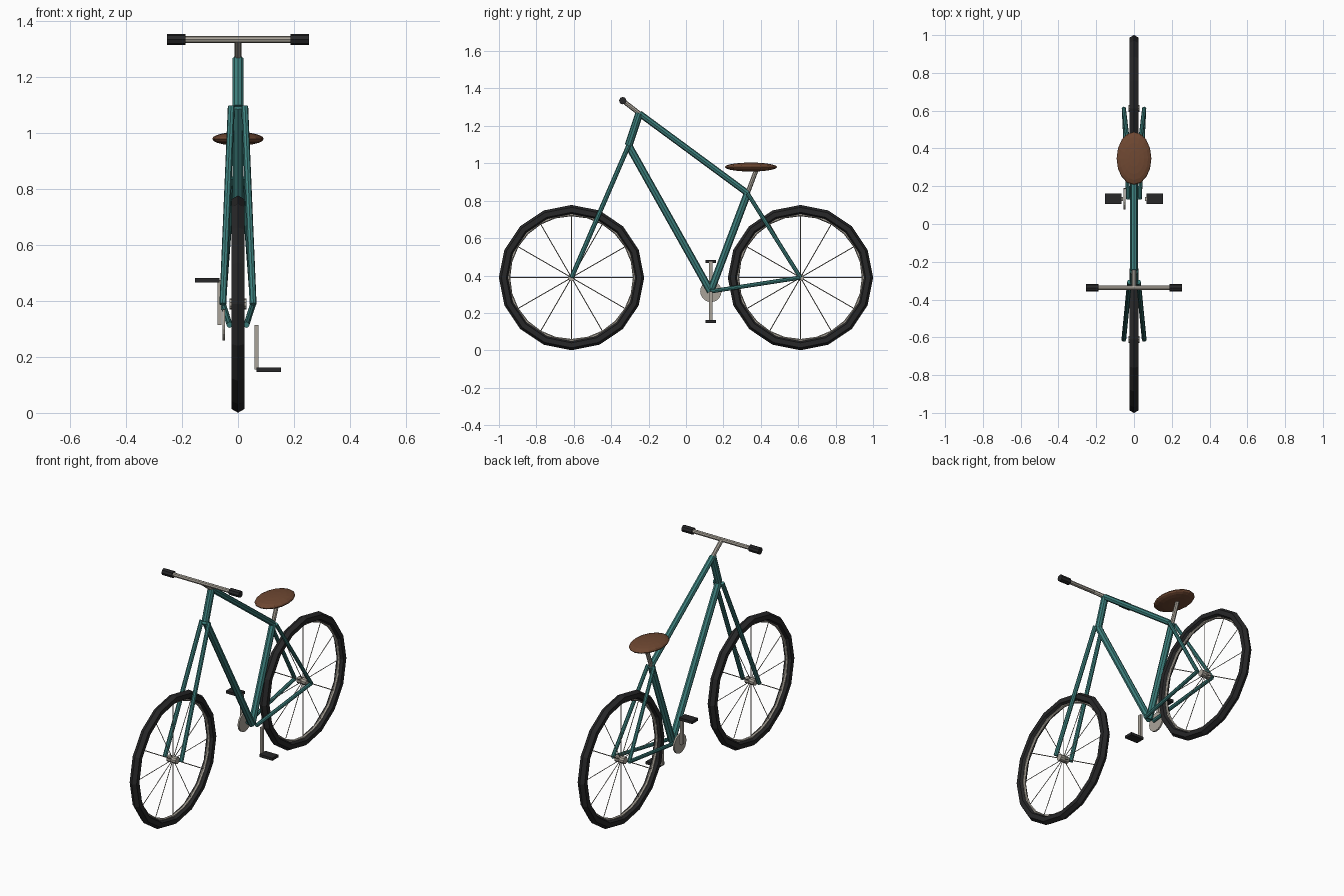
import bpy, bmesh, math
from mathutils import Vector, Matrix

if "Cube" in bpy.data.objects:
    bpy.data.objects.remove(bpy.data.objects["Cube"])


def material(name, rgb):
    m = bpy.data.materials.new(name)
    m.diffuse_color = (*rgb, 1)
    m.use_nodes = True
    m.node_tree.nodes["Principled BSDF"].inputs["Base Color"].default_value = m.diffuse_color
    return m


TEAL = material("teal paint", (0.045, 0.21, 0.20))
BLACK = material("black rubber", (0.02, 0.02, 0.021))
METAL = material("brushed metal", (0.40, 0.37, 0.32))
BROWN = material("brown leather", (0.16, 0.065, 0.032))


def finish(name, bm, mat, smooth=False):
    bmesh.ops.recalc_face_normals(bm, faces=bm.faces)
    me = bpy.data.meshes.new(name)
    bm.to_mesh(me)
    bm.free()
    me.materials.append(mat)
    for p in me.polygons:
        p.use_smooth = smooth
    ob = bpy.data.objects.new(name, me)
    bpy.context.collection.objects.link(ob)
    return ob


def add_rod(bm, a, b, r, sides):
    a, b = Vector(a), Vector(b)
    d = b - a
    mat = Matrix.Translation((a + b) / 2) @ d.to_track_quat('Z', 'Y').to_matrix().to_4x4()
    bmesh.ops.create_cone(bm, cap_ends=True, segments=sides, radius1=r, radius2=r,
                          depth=d.length, matrix=mat)


def rod(name, a, b, r, mat, sides=8):
    bm = bmesh.new()
    add_rod(bm, a, b, r, sides)
    return finish(name, bm, mat)


def ring(name, centre, major, minor, n, k, mat):
    """Torus whose axle runs along x."""
    bm = bmesh.new()
    rows = []
    for i in range(n):
        t = 2 * math.pi * i / n
        row = []
        for j in range(k):
            u = 2 * math.pi * j / k
            r = major + minor * math.cos(u)
            row.append(bm.verts.new(Vector(centre) + Vector(
                (minor * math.sin(u), r * math.cos(t), r * math.sin(t)))))
        rows.append(row)
    for i in range(n):
        p, q = rows[i], rows[(i + 1) % n]
        for j in range(k):
            bm.faces.new((p[j], p[(j + 1) % k], q[(j + 1) % k], q[j]))
    return finish(name, bm, mat)


def box(name, centre, size, mat):
    bm = bmesh.new()
    bmesh.ops.create_cube(bm, size=1, matrix=Matrix.Translation(centre) @ Matrix.Diagonal((*size, 1)))
    return finish(name, bm, mat)


# Frame joints
HEAD_TOP, HEAD_LOW = (0, -0.25, 1.267), (0, -0.307, 1.095)
BRACKET, SEAT_JOINT = (0, 0.131, 0.315), (0, 0.329, 0.84)
BAR = (0, -0.338, 1.335)
AXLE_Y, AXLE_Z = 0.612, 0.389

# Wheels
for label, y in (("front", -AXLE_Y), ("rear", AXLE_Y)):
    c = Vector((0, y, AXLE_Z))
    ring(label + "_tyre", c, 0.362, 0.0265, 16, 6, BLACK)
    ring(label + "_rim", c, 0.337, 0.009, 24, 6, METAL)
    rod(label + "_hub", c - Vector((0.03, 0, 0)), c + Vector((0.03, 0, 0)), 0.02, METAL, 10)
    bm = bmesh.new()
    for i in range(12):
        t = math.pi * i / 6
        add_rod(bm, c, c + Vector((0, math.cos(t), math.sin(t))) * 0.34, 0.0025, 4)
    finish(label + "_spokes", bm, METAL)

# Main frame tubes
rod("head_tube", HEAD_LOW, HEAD_TOP, 0.021, TEAL, 10)
rod("top_tube", HEAD_TOP, SEAT_JOINT, 0.017, TEAL)
rod("down_tube", HEAD_LOW, BRACKET, 0.02, TEAL)
rod("seat_tube", BRACKET, SEAT_JOINT, 0.02, TEAL)

# Paired tubes, cranks, pedals and grips
for side, s in (("left", -1), ("right", 1)):
    rear = (s * 0.054, AXLE_Y, AXLE_Z)
    rod(side + "_fork_blade", (s * 0.024, *HEAD_LOW[1:]), (s * 0.054, -AXLE_Y, AXLE_Z), 0.0125, TEAL)
    rod(side + "_chain_stay", (s * 0.03, *BRACKET[1:]), rear, 0.011, TEAL)
    rod(side + "_seat_stay", (s * 0.02, *SEAT_JOINT[1:]), rear, 0.011, TEAL)
    tip = 0.315 - s * 0.16
    box(side + "_crank_arm", (s * 0.066, 0.133, (0.315 + tip) / 2), (0.013, 0.02, 0.16), METAL)
    box(side + "_pedal", (s * 0.11, 0.133, tip), (0.086, 0.055, 0.016), BLACK)
    rod(side + "_grip", (s * 0.187, *BAR[1:]), (s * 0.254, *BAR[1:]), 0.02, BLACK)

# Chainring
rod("chainring", (-0.056, 0.133, 0.315), (-0.046, 0.133, 0.315), 0.057, METAL, 20)

# Handlebar and stem
rod("stem", HEAD_TOP, BAR, 0.012, METAL)
rod("handlebar", (-0.25, *BAR[1:]), (0.25, *BAR[1:]), 0.012, METAL)

# Seat post and saddle
rod("seat_post", SEAT_JOINT, (0, 0.38, 0.975), 0.012, METAL)
bm = bmesh.new()
bmesh.ops.create_uvsphere(bm, u_segments=16, v_segments=10, radius=1,
                          matrix=Matrix.Translation((0, 0.347, 0.98)) @ Matrix.Diagonal((0.092, 0.14, 0.024, 1)))
finish("saddle", bm, BROWN)
